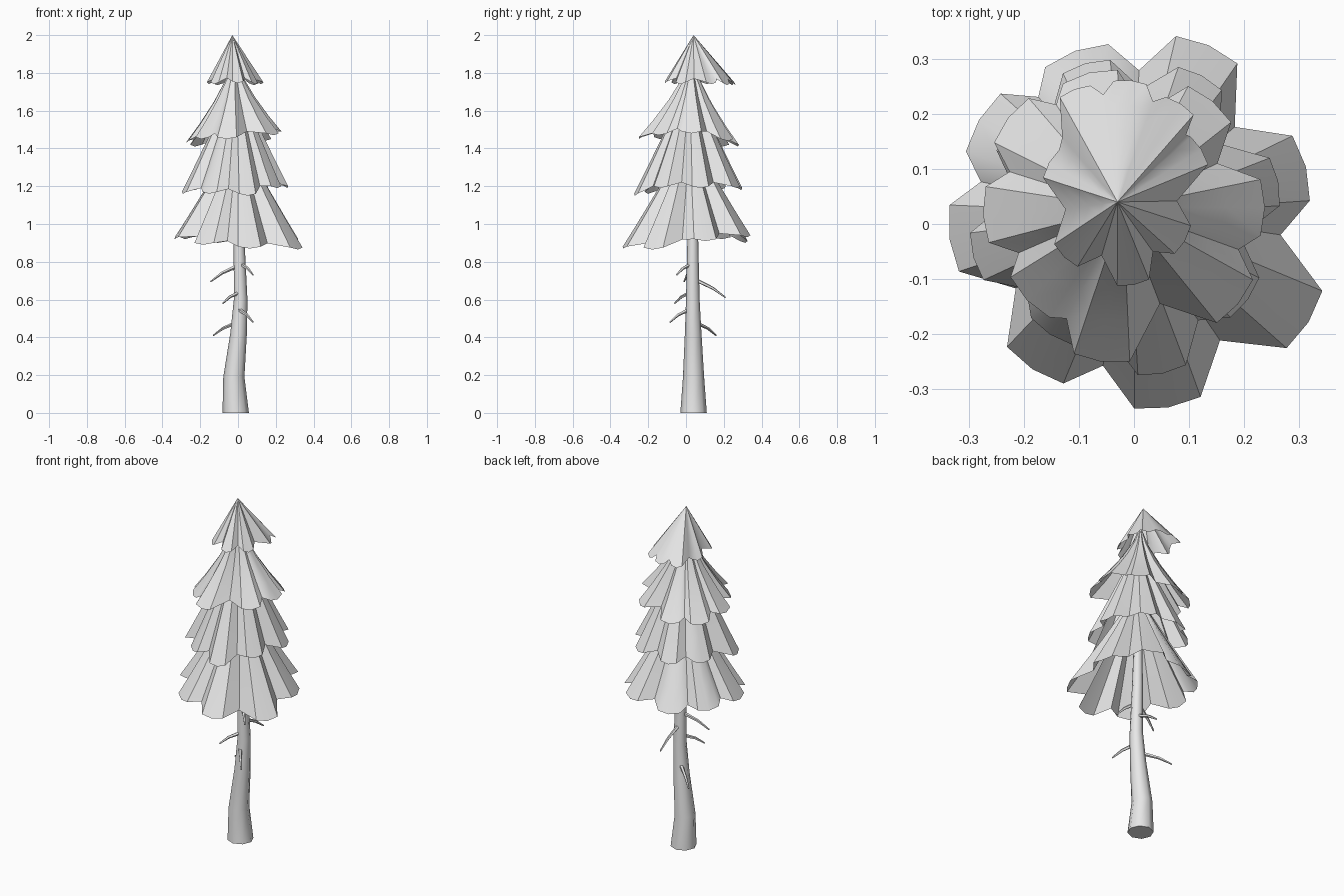
import bpy, bmesh, math
from mathutils import Vector

cube = bpy.data.objects.get("Cube")
if cube:
    bpy.data.objects.remove(cube)

GREY = (0.8, 0.8, 0.8, 1)
grey = bpy.data.materials.new("pale_grey")
grey.use_nodes = True
grey.diffuse_color = GREY
grey.node_tree.nodes["Principled BSDF"].inputs["Base Color"].default_value = GREY


def finish(name, bm, angle):
    """Turn a bmesh into a shaded, coloured object."""
    bmesh.ops.recalc_face_normals(bm, faces=bm.faces)
    mesh = bpy.data.meshes.new(name)
    bm.to_mesh(mesh)
    bm.free()
    mesh.materials.append(grey)
    obj = bpy.data.objects.new(name, mesh)
    bpy.context.collection.objects.link(obj)
    bpy.ops.object.select_all(action='DESELECT')
    obj.select_set(True)
    bpy.context.view_layer.objects.active = obj
    bpy.ops.object.shade_smooth_by_angle(angle=math.radians(angle))


def bridge(bm, a, b):
    n = len(a)
    for i in range(n):
        bm.faces.new((a[i], a[(i + 1) % n], b[(i + 1) % n], b[i]))


def tube(name, path, radii, sides):
    """Tapered tube along a path, closed at both ends."""
    bm = bmesh.new()
    pts = [Vector(p) for p in path]
    rot = (pts[-1] - pts[0]).to_track_quat('Z', 'Y')
    if name == "trunk":
        rot.identity()
    rings = []
    for p, r in zip(pts, radii):
        angles = [math.tau * i / sides for i in range(sides)]
        rings.append([bm.verts.new(p + rot @ Vector((r * math.cos(a), r * math.sin(a), 0)))
                      for a in angles])
    for a, b in zip(rings, rings[1:]):
        bridge(bm, a, b)
    bm.faces.new(rings[0][::-1])
    bm.faces.new(rings[-1])
    finish(name, bm, 50)


def foliage(name, centre, top, power, half_width, lobes):
    """Open lobed skirt; each lobe is (angle, radius, rim height)."""
    rim = []
    for i, (ang, r, z) in enumerate(lobes):
        next_ang, next_r, next_z = lobes[(i + 1) % len(lobes)]
        gap = (next_ang - ang) % 360
        spread = math.degrees(math.atan2(half_width, r))
        rim += [(ang - spread, r, z + 0.01), (ang, r * 1.01, z),
                (ang + spread, r, z + 0.01)]
        notch = min(0.9, max(0.68, 1.25 - 0.01 * gap))
        rim.append((ang + gap / 2, notch * (r + next_r) / 2, (z + next_z) / 2 + 0.03))
    bm = bmesh.new()
    rings = []
    for t in (0, 0.2, 0.45, 0.72, 0.97):
        shrink = (1 - t) ** power
        ring = []
        for ang, r, z in rim:
            a = math.radians(ang)
            ring.append(bm.verts.new((centre[0] + r * shrink * math.cos(a),
                                      centre[1] + r * shrink * math.sin(a),
                                      z + (top - z) * t)))
        rings.append(ring)
    for a, b in zip(rings, rings[1:]):
        bridge(bm, a, b)
    tip = bm.verts.new((*centre, top))
    last = rings[-1]
    for i, v in enumerate(last):
        bm.faces.new((v, last[(i + 1) % len(last)], tip))
    finish(name, bm, 40)


# Trunk: flared foot and a slight lean
tube("trunk",
     [(-0.012, 0.04, 0), (-0.022, 0.04, 0.19), (0.003, 0.038, 0.42),
      (0.014, 0.036, 0.6), (0.006, 0.036, 0.9), (0, 0.036, 1.3)],
     [0.07, 0.056, 0.044, 0.036, 0.029, 0.02], 8)

# Dead twigs: start and tip, drooping a little
twigs = [((0, 0.04, 0.78), (-0.145, -0.01, 0.695)),
         ((0.01, 0.03, 0.79), (0.08, -0.05, 0.73)),
         ((0.01, 0.04, 0.71), (0.02, 0.21, 0.61)),
         ((0.01, 0.03, 0.64), (-0.08, -0.06, 0.58)),
         ((0, 0.02, 0.55), (0.08, -0.085, 0.48)),
         ((0, 0.05, 0.48), (-0.13, 0.16, 0.41))]
for i, (start, tip) in enumerate(twigs):
    a, b = Vector(start), Vector(tip)
    mid = a.lerp(b, 0.6) + Vector((0, 0, 0.01))
    tube(f"twig_{i + 1}", [a, mid, b], [0.011, 0.008, 0.004], 5)

# Four stacked foliage skirts
foliage("foliage_bottom", (0, 0.02), 1.5, 1.1, 0.062,
        [(15, 0.32, 0.91), (66, 0.33, 0.93), (110, 0.31, 0.9), (149, 0.325, 0.92),
         (188, 0.335, 0.92), (237, 0.335, 0.89), (280, 0.355, 0.87), (328, 0.37, 0.865)])
foliage("foliage_lower", (-0.01, 0.02), 1.8, 1.1, 0.045,
        [(12, 0.275, 1.19), (62, 0.28, 1.19), (106, 0.28, 1.18), (145, 0.265, 1.18),
         (196, 0.29, 1.16), (237, 0.26, 1.16), (282, 0.295, 1.15), (324, 0.265, 1.19)])
foliage("foliage_upper", (-0.02, 0.03), 1.9, 1.4, 0.052,
        [(0, 0.255, 1.48), (50, 0.25, 1.44), (104, 0.25, 1.41), (142, 0.262, 1.41),
         (183, 0.252, 1.43), (224, 0.24, 1.45), (262, 0.28, 1.45), (320, 0.27, 1.47)])
foliage("foliage_top", (-0.03, 0.04), 2.0, 1.0, 0.03,
        [(32, 0.178, 1.74), (57, 0.21, 1.735), (84, 0.22, 1.735), (111, 0.217, 1.735),
         (150, 0.142, 1.74), (226, 0.138, 1.74), (281, 0.152, 1.745), (330, 0.14, 1.74)])
